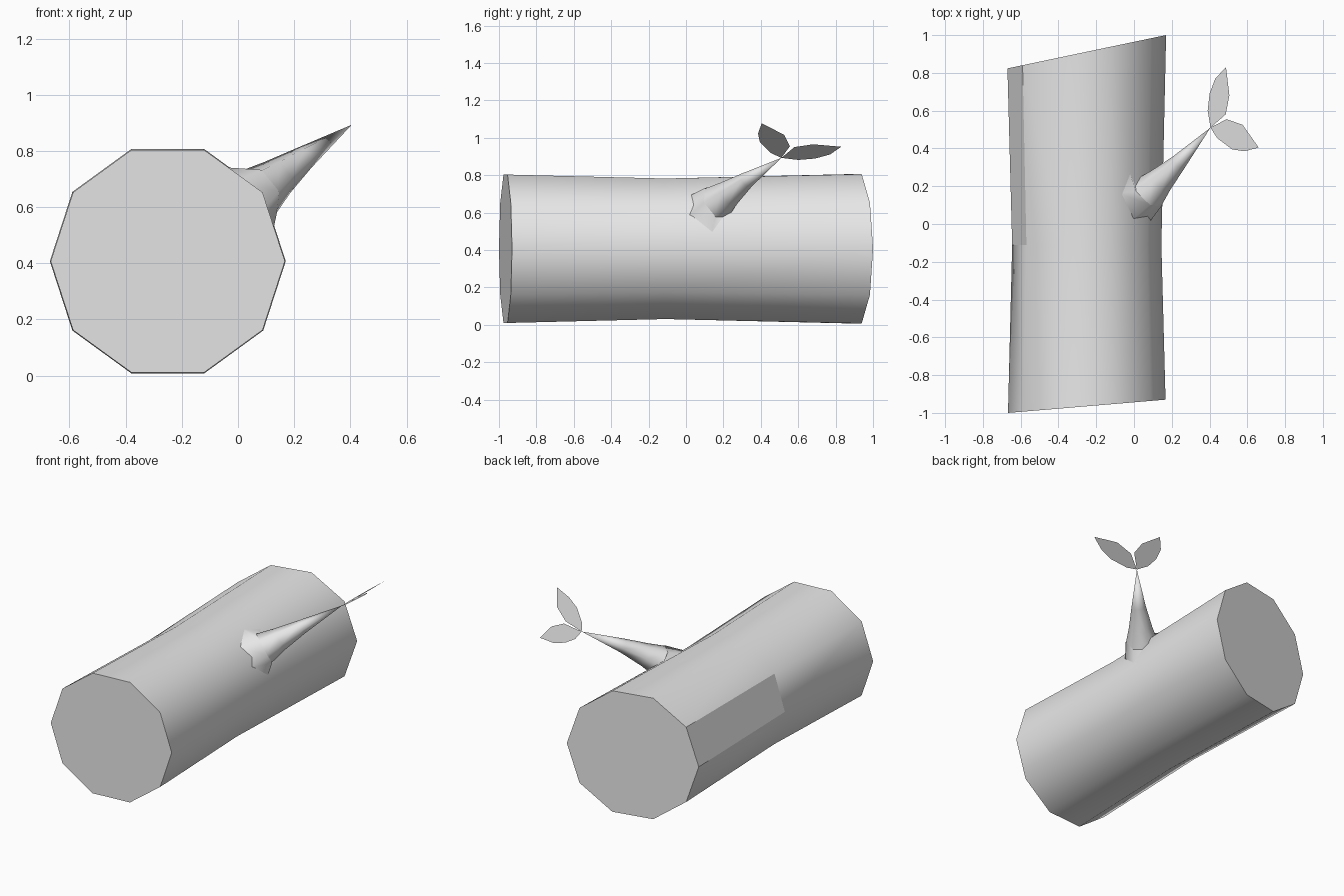
import bpy, bmesh, math
from mathutils import Vector

if "Cube" in bpy.data.objects:
    bpy.data.objects.remove(bpy.data.objects["Cube"], do_unlink=True)

grey = bpy.data.materials.new("plain grey")
grey.use_nodes = True
grey.diffuse_color = (0.8, 0.8, 0.8, 1)
grey.node_tree.nodes["Principled BSDF"].inputs["Base Color"].default_value = (0.8, 0.8, 0.8, 1)


def finish(name, bm, angle=40):
    """Turn a bmesh into a smooth object with sharp corners."""
    bmesh.ops.recalc_face_normals(bm, faces=bm.faces)
    mesh = bpy.data.meshes.new(name)
    bm.to_mesh(mesh)
    bm.free()
    mesh.materials.append(grey)
    mesh.shade_smooth()
    mesh.set_sharp_from_angle(angle=math.radians(angle))
    obj = bpy.data.objects.new(name, mesh)
    bpy.context.collection.objects.link(obj)
    return obj


def bridge(bm, a, b):
    n = len(a)
    return [bm.faces.new((a[i], a[(i + 1) % n], b[(i + 1) % n], b[i])) for i in range(n)]


# Log: ten-sided, slightly waisted, with slanted cut ends
SIDES = 10
CX, CZ = -0.25, 0.407


def log_ring(bm, radius, y_mid, slant):
    ring = []
    for i in range(SIDES):
        a = math.tau * i / SIDES
        x = radius * math.cos(a)
        ring.append(bm.verts.new((CX + x, y_mid + slant * x, CZ + radius * math.sin(a))))
    return ring


bm = bmesh.new()
front = log_ring(bm, 0.417, -0.965, 0.084)
middle = log_ring(bm, 0.395, -0.11, 0)
back = log_ring(bm, 0.42, 0.912, 0.21)
bridge(bm, front, middle)
rear_faces = bridge(bm, middle, back)
bm.faces.new(front)
bm.faces.new(back)
bm.faces.index_update()
panel = rear_faces[4].index
log = finish("log", bm)
log.data.polygons[panel].use_smooth = False  # flat bark panel

# Branch: tapering six-sided stub
TIP = Vector((0.405, 0.51, 0.893))
axis = Vector((0.33, 0.34, 0.24)).normalized()
side = axis.cross(Vector((0, 0, 1))).normalized()
up = side.cross(axis)


def branch_ring(bm, center, radius, n=6):
    return [bm.verts.new(Vector(center) + radius * (math.cos(math.tau * i / n) * side
            + math.sin(math.tau * i / n) * up)) for i in range(n)]


bm = bmesh.new()
rings = [branch_ring(bm, c, r) for c, r in (
    ((0.07, 0.16, 0.65), 0.1), ((0.14, 0.23, 0.705), 0.072),
    ((0.235, 0.325, 0.775), 0.044))]
for a, b in zip(rings, rings[1:]):
    bridge(bm, a, b)
tip = bm.verts.new(TIP)
for i in range(6):
    bm.faces.new((rings[-1][i], rings[-1][(i + 1) % 6], tip))
finish("branch", bm, 70)

# Collar: bark swelling from the log surface up to the branch
bm = bmesh.new()
inner = branch_ring(bm, (0.075, 0.165, 0.655), 0.1)
outer = []
for v in inner:
    d = v.co - Vector((0.07, 0.16, 0.65))
    p = Vector((0.06, 0.14, 0.64)) + 2.0 * d
    radial = Vector((p.x - CX, 0, p.z - CZ)).normalized() * 0.375
    outer.append(bm.verts.new((CX + radial.x, p.y, CZ + radial.z)))
bridge(bm, inner, outer)
finish("branch_collar", bm, 60)


# Leaves: flat blades sharing one tilted plane through the branch tip
def leaf(name, outline):
    bm = bmesh.new()
    bm.faces.new([bm.verts.new((x, y, TIP.z + 0.725 * (x - TIP.x))) for x, y in outline])
    finish(name, bm)


leaf("back_leaf", [(0.405, 0.51), (0.485, 0.58), (0.505, 0.68), (0.487, 0.83),
                   (0.43, 0.77), (0.4, 0.69), (0.39, 0.6)])
leaf("side_leaf", [(0.405, 0.51), (0.44, 0.455), (0.52, 0.395), (0.585, 0.385),
                   (0.66, 0.405), (0.575, 0.525), (0.49, 0.555)])
